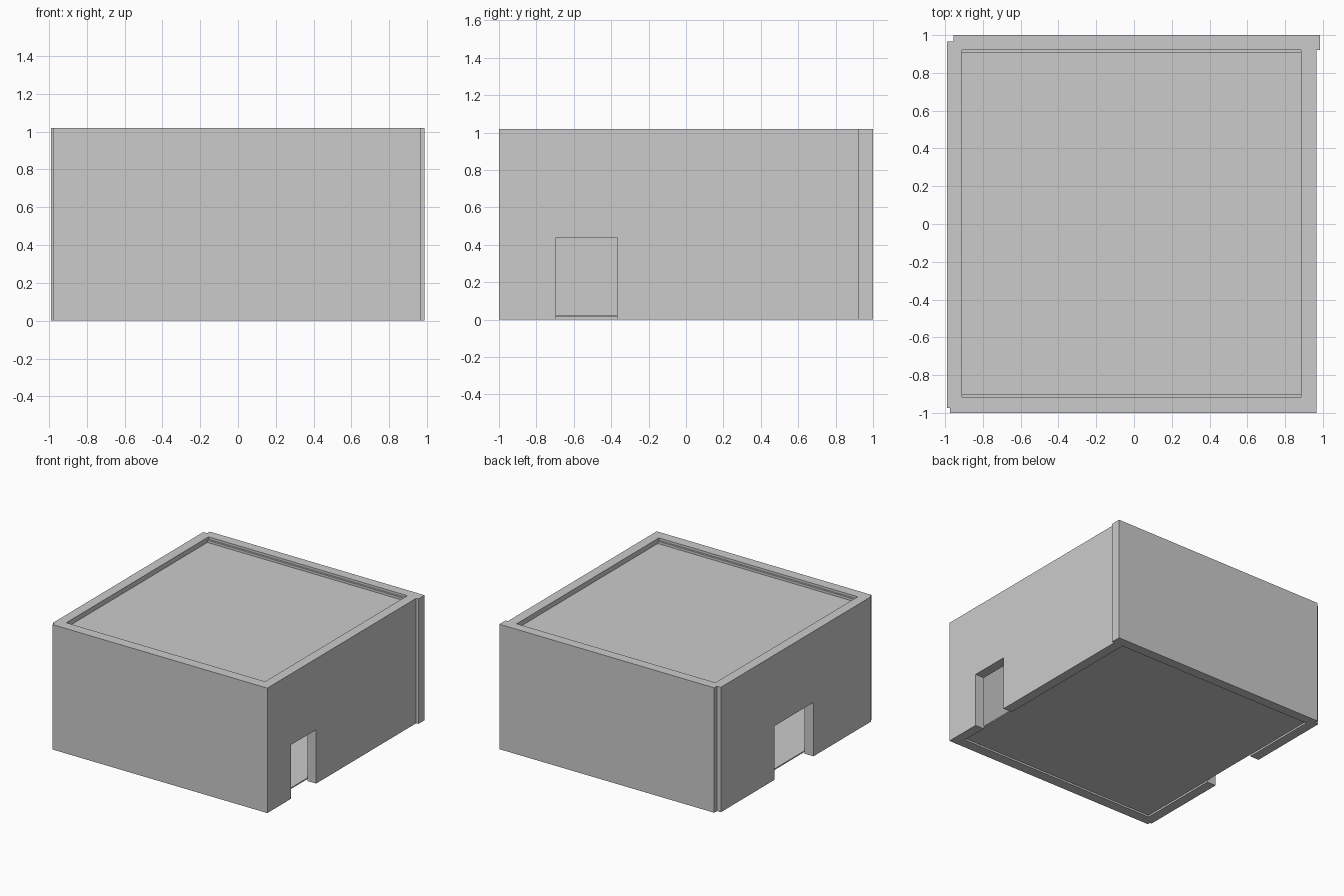
import bpy, bmesh

if "Cube" in bpy.data.objects:
    bpy.data.objects.remove(bpy.data.objects["Cube"])

H = 1.02        # wall height
DOOR_H = 0.44


def extrude_profile(name, profile, to_world, depth):
    """Solid made by sweeping a flat outline from depth[0] to depth[1]."""
    bm = bmesh.new()
    face = bm.faces.new([bm.verts.new(to_world(u, v, depth[0])) for u, v in profile])
    ext = bmesh.ops.extrude_face_region(bm, geom=[face])
    shift = [b - a for a, b in zip(to_world(0, 0, depth[0]), to_world(0, 0, depth[1]))]
    bmesh.ops.translate(bm, vec=shift,
                        verts=[g for g in ext["geom"] if isinstance(g, bmesh.types.BMVert)])
    bmesh.ops.recalc_face_normals(bm, faces=bm.faces)
    mesh = bpy.data.meshes.new(name)
    bm.to_mesh(mesh)
    bm.free()
    obj = bpy.data.objects.new(name, mesh)
    bpy.context.collection.objects.link(obj)
    return obj


def box(name, x, y, z):
    outline = [(x[0], y[0]), (x[1], y[0]), (x[1], y[1]), (x[0], y[1])]
    return extrude_profile(name, outline, lambda u, v, d: (u, v, d), z)


def door_wall(name, x, y, door):
    """Side wall with a doorway open to the ground."""
    outline = [(y[0], 0), (door[0], 0), (door[0], DOOR_H), (door[1], DOOR_H),
               (door[1], 0), (y[1], 0), (y[1], H), (y[0], H)]
    return extrude_profile(name, outline, lambda u, v, d: (d, u, v), x)


# Walls, slightly staggered where they meet at the corners
box("front_wall", (-0.975, 0.885), (-1.0, -0.915), (0, H))
box("back_wall", (-0.955, 0.985), (0.92, 1.0), (0, H))
door_wall("right_wall", (0.885, 0.965), (-1.0, 0.92), (-0.695, -0.37))
door_wall("left_wall", (-0.99, -0.91), (-0.975, 0.965), (-0.23, 0.27))

# Floor and sunken roof panels
box("floor", (-0.91, 0.885), (-0.915, 0.92), (0.015, 0.025))
box("roof", (-0.91, 0.885), (-0.90, 0.905), (0.965, 0.98))

# Narrow ledges along the front and back of the roof
for name, y in (("front_roof_ledge", (-0.915, -0.90)), ("back_roof_ledge", (0.905, 0.92))):
    box(name, (-0.91, 0.885), y, (0.965, 1.0))
